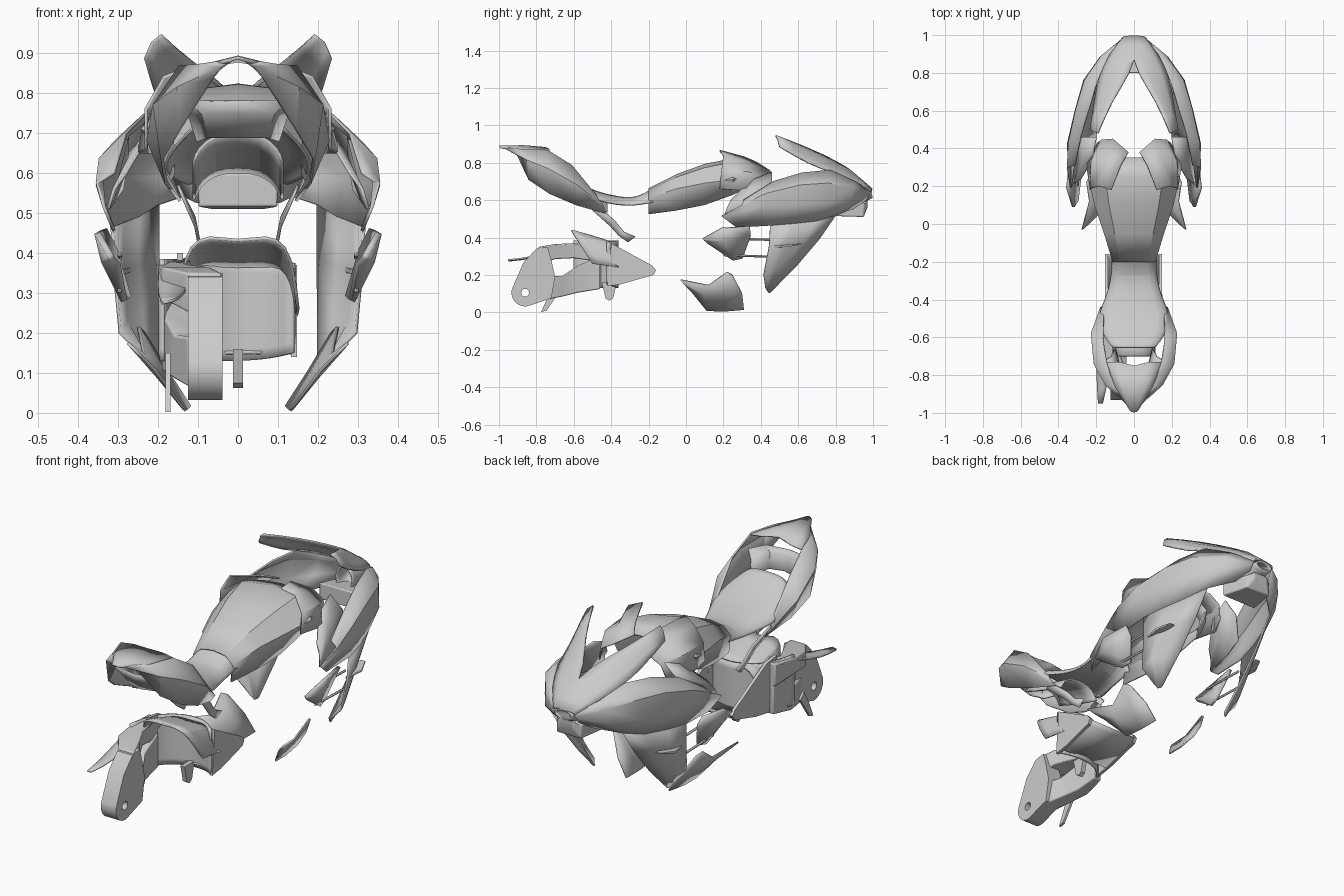
import bpy, bmesh
from math import radians, cos, sin, pi


def finish(ob, angle=32):
    bpy.ops.object.select_all(action='DESELECT')
    ob.select_set(True)
    bpy.context.view_layer.objects.active = ob
    bpy.ops.object.shade_smooth_by_angle(angle=radians(angle))


def add(name, bm):
    me = bpy.data.meshes.new(name)
    bm.to_mesh(me)
    bm.free()
    ob = bpy.data.objects.new(name, me)
    bpy.context.collection.objects.link(ob)
    return ob


def mirror(ob):
    m = ob.modifiers.new("mirror", 'MIRROR')
    m.use_clip = True
    m.merge_threshold = 0.002


def sheet(name, rows, mir=True, sub=0, th=0.008, crease=()):
    """Thin panel from a grid of points; creased rows stay sharp."""
    bm = bmesh.new()
    g = [[bm.verts.new(p) for p in r] for r in rows]
    for a, b in zip(g, g[1:]):
        for i in range(len(a) - 1):
            bm.faces.new((a[i], a[i + 1], b[i + 1], b[i]))
    lay = bm.edges.layers.float.new("crease_edge")
    for r in crease:
        for p, q in zip(g[r], g[r][1:]):
            bm.edges.get((p, q))[lay] = 1.0
    bmesh.ops.recalc_face_normals(bm, faces=bm.faces)
    ob = add(name, bm)
    if mir:
        mirror(ob)
    if sub:
        s = ob.modifiers.new("sub", 'SUBSURF')
        s.levels = s.render_levels = sub
        s.boundary_smooth = 'PRESERVE_CORNERS'
    s = ob.modifiers.new("thick", 'SOLIDIFY')
    s.thickness, s.offset = th, 0
    finish(ob)


def box_loft(name, secs, mir=False):
    """Beam along y; sections are (y, x0, x1, z0, z1)."""
    bm = bmesh.new()
    rings = [[bm.verts.new(p) for p in ((a, y, c), (b, y, c), (b, y, d), (a, y, d))]
             for y, a, b, c, d in secs]
    for r, s in zip(rings, rings[1:]):
        for i in range(4):
            bm.faces.new((r[i], r[(i + 1) % 4], s[(i + 1) % 4], s[i]))
    bm.faces.new(rings[0])
    bm.faces.new(rings[-1])
    bmesh.ops.recalc_face_normals(bm, faces=bm.faces)
    ob = add(name, bm)
    if mir:
        mirror(ob)
    b = ob.modifiers.new("bevel", 'BEVEL')
    b.width, b.segments = 0.006, 2
    finish(ob)


def plate(name, loops, x, half):
    """Flat plate in the y-z plane; extra loops become holes."""
    cu = bpy.data.curves.new(name, 'CURVE')
    cu.dimensions, cu.fill_mode, cu.extrude = '2D', 'BOTH', half
    for pts in loops:
        sp = cu.splines.new('POLY')
        sp.points.add(len(pts) - 1)
        for p, (y, z) in zip(sp.points, pts):
            p.co = (y, z, 0, 1)
        sp.use_cyclic_u = True
    tmp = bpy.data.objects.new(name + "_tmp", cu)
    bpy.context.collection.objects.link(tmp)
    bm = bmesh.new()
    bm.from_mesh(tmp.to_mesh())
    for v in bm.verts:
        y, z, d = v.co
        v.co = (x + d, y, z)
    bmesh.ops.remove_doubles(bm, verts=bm.verts, dist=1e-5)
    bpy.data.objects.remove(tmp)
    finish(add(name, bm))


def circle(y, z, r, n=20, a0=0.0, a1=2 * pi):
    return [(y + r * cos(a0 + (a1 - a0) * i / n), z + r * sin(a0 + (a1 - a0) * i / n)) for i in range(n)]


# nose cowl whose two arms rise into the horn tips
sheet("nose_cowl", [
    [(0, .997, .66), (0, .9, .745), (.01, .81, .805), (.12, .65, .88), (.19, .48, .945)],
    [(.05, .992, .655), (.075, .9, .735), (.11, .79, .79), (.165, .65, .85), (.215, .49, .925)],
    [(.06, .985, .645), (.13, .9, .70), (.19, .77, .755), (.205, .66, .79), (.232, .5, .885)]], sub=1, crease=(1,))
# upper side fairing
sheet("side_fairing", [
    [(.05, .985, .65), (.13, .9, .70), (.19, .77, .76), (.235, .62, .745), (.28, .47, .70), (.31, .31, .60)],
    [(.06, .98, .63), (.17, .89, .665), (.26, .76, .69), (.305, .61, .68), (.345, .43, .635), (.352, .30, .575)],
    [(.06, .96, .60), (.18, .88, .59), (.265, .76, .585), (.31, .6, .575), (.352, .42, .57), (.335, .19, .515)],
    [(.10, .89, .555), (.2, .80, .52), (.25, .70, .49), (.29, .57, .475), (.315, .45, .465), (.31, .27, .455)]])
# lower side fairing tapering to a point
sheet("lower_fairing", [
    [(.2, .80, .52), (.25, .70, .49), (.29, .57, .475), (.315, .45, .465)],
    [(.2, .71, .39), (.25, .62, .37), (.29, .53, .36), (.31, .445, .36)],
    [(.2, .59, .25), (.24, .52, .24), (.28, .47, .23), (.295, .415, .20)],
    [(.2, .455, .115), (.205, .45, .108), (.215, .44, .105), (.225, .425, .13)]])
# inner fairing panel
sheet("inner_fairing", [
    [(.2, .46, .75), (.22, .34, .70), (.28, .24, .6)],
    [(.27, .46, .69), (.27, .34, .64), (.31, .22, .56)],
    [(.29, .45, .56), (.31, .34, .53), (.325, .2, .51)]])
# fairing winglets, chin duct and nose intake
box_loft("side_winglet", [(.45, .295, .305, .345, .355), (.55, .27, .32, .35, .362), (.62, .26, .29, .365, .37)], True)
box_loft("chin_duct", [(.8, -.1, .1, .515, .6), (.95, -.07, .07, .51, .58), (.97, -.04, .04, .56, .6)])
sheet("nose_intake", [[(.05 * sin(a * pi / 4), y, z + h * cos(a * pi / 4)) for a in range(5)]
                      for y, z, h in ((.995, .635, .022), (.93, .625, .05), (.86, .62, .07))], sub=2)

# side pods with locating rods
sheet("side_pod", [
    [(.32, .09, .395), (.352, .19, .45), (.335, .34, .46)],
    [(.315, .10, .385), (.335, .2, .38), (.31, .345, .41)],
    [(.30, .12, .37), (.285, .25, .28), (.275, .30, .29)]], th=.016)
for n, z in (("upper", .39), ("lower", .30)):
    box_loft("pod_rod_" + n, [(.2, .29, .302, z, z + .012), (.45, .29, .302, z - .008, z + .004)], True)

# belly pan cheeks
sheet("belly_pan", [
    [(.275, -.03, .175), (.235, .12, .145), (.25, .22, .215), (.235, .25, .2)],
    [(.24, 0, .14), (.2, .1, .09), (.185, .21, .1), (.175, .30, .1)],
    [(.21, .03, .11), (.135, .11, .01), (.13, .2, .006), (.12, .31, .015)]])

# tank cover, faceted
sheet("tank_cover", [[(0, y, a), (b, y, c), (d, y, e), (f, y, g)] for y, a, b, c, d, e, f, g in (
    (-.2, .66, .07, .65, .11, .61, .1, .525),
    (-.05, .735, .1, .72, .155, .66, .14, .545),
    (.1, .79, .13, .77, .205, .69, .17, .575),
    (.25, .82, .15, .80, .24, .71, .19, .63),
    (.35, .79, .1, .78, .17, .73, .14, .68))])
# raised shrouds ahead of the tank
sheet("tank_shroud", [
    [(.03, .38, .80), (.07, .31, .83), (.12, .18, .865)],
    [(.11, .45, .755), (.15, .33, .80), (.185, .2, .84)],
    [(.17, .445, .72), (.225, .33, .75), (.23, .19, .76)],
    [(.19, .43, .65), (.25, .32, .65), (.23, .18, .66)]])

# seat
sheet("seat", [[(0, y, a), (b, y, a - .005), (b + .025, y, c)] for y, a, b, c in (
    (-.17, .665, .09, .59), (-.27, .605, .09, .57), (-.38, .62, .115, .575),
    (-.48, .645, .165, .60), (-.58, .69, .145, .655), (-.655, .74, .085, .715))], sub=2)

# tail: top cowl, side panels, lamp housing, undertray, struts
sheet("tail_top", [
    [(0, -.998, .888), (0, -.87, .89), (0, -.75, .88)],
    [(.012, -.995, .885), (.06, -.86, .875), (.08, -.73, .87)],
    [(.02, -.99, .88), (.10, -.86, .865), (.145, -.73, .86)]])
sheet("tail_side", [
    [(.015, -.985, .883), (.105, -.86, .87), (.145, -.74, .867), (.165, -.61, .785), (.16, -.46, .6)],
    [(.04, -.95, .865), (.15, -.85, .815), (.21, -.74, .77), (.225, -.58, .68), (.175, -.44, .57)],
    [(.06, -.9, .84), (.145, -.84, .71), (.19, -.73, .635), (.18, -.59, .575), (.145, -.43, .53)]])
sheet("tail_lamp_housing", [
    [(0, -.84, .78), (.12, -.82, .78), (.15, -.72, .79)],
    [(0, -.83, .75), (.09, -.81, .75), (.12, -.7, .74)],
    [(0, -.79, .69), (.07, -.77, .69), (.1, -.66, .68)]])
sheet("undertray", [[(0, y, z + .04), (.06, y, z + .035), (.1, y, z), (.11, y, z - .03)]
                    for y, z in ((-.70, .66), (-.55, .60), (-.42, .565))], sub=1)
sheet("tail_strut", [
    [(.15, -.47, .57), (.11, -.38, .49), (.098, -.33, .43), (.095, -.27, .405)],
    [(.14, -.5, .545), (.105, -.41, .465), (.095, -.36, .41), (.09, -.31, .375)]])

# single-sided swingarm: drilled hub end and two branches
hub = circle(-.86, .105, .073, 14, pi * .9, pi * 1.6)
plate("swingarm_hub", [hub + [(-.72, .075), (-.7, .19), (-.72, .28), (-.74, .35), (-.80, .34), (-.87, .265)],
                       circle(-.86, .105, .021)], -.082, .043)
box_loft("swingarm_upper", [(-.79, -.125, -.04, .25, .35), (-.7, -.19, -.07, .285, .365),
                            (-.6, -.2, -.12, .29, .37), (-.46, -.185, -.14, .27, .385)])
box_loft("swingarm_lower", [(-.76, -.125, -.04, .065, .19), (-.66, -.16, -.08, .085, .195),
                            (-.58, -.19, -.12, .105, .25), (-.46, -.175, -.13, .125, .3)])
# fork plates reaching forward to the pivot, and the underside between them
pivot = [(-.3, .315), (-.18, .25), (-.16, .225), (-.175, .2), (-.35, .15)]
plate("fork_plate_left", [[(-.52, .4), (-.44, .39)] + pivot + [(-.53, .12)]], -.145, .008)
plate("fork_plate_right", [[(-.4, .37)] + pivot + [(-.42, .14)]], .14, .008)
sheet("fork_underside", [[(-.14, y, z), (.14, y, z)] for y, z in ((-.38, .15), (-.18, .205), (-.165, .225))], mir=False)
# curved wall wrapping the wheel
sheet("swingarm_wall", [[(-.19, -.6, z), (-.16, -.45, z), (-.06, -.37, z), (.06, -.36, z), (.14, -.42, z + d)]
                        for z, d in ((.13, .02), (.25, 0), (.385, -.01))], mir=False, sub=2, th=.012)
# hugger crown with side drop, and hanging tab
sheet("hugger", [
    [(0, -.59, .425), (.075, -.62, .445), (.12, -.6, .42), (.14, -.56, .35), (.15, -.5, .26)],
    [(0, -.5, .405), (.07, -.51, .415), (.115, -.5, .40), (.14, -.47, .34), (.148, -.42, .25)],
    [(0, -.38, .365), (.06, -.38, .37), (.11, -.37, .36), (.135, -.37, .31), (.145, -.36, .24)]], sub=1)
plate("lower_tab", [[(-.45, .16), (-.37, .16), (-.39, .075), (-.41, .062), (-.43, .075)]], 0, .012)
# chain guard and lower chain fin
sheet("chain_guard", [
    [(-.19, -.95, .275), (-.2, -.8, .29), (-.2, -.65, .345), (-.19, -.5, .375)],
    [(-.165, -.95, .28), (-.13, -.8, .295), (-.12, -.65, .355), (-.12, -.5, .385)]], mir=False, sub=1)
plate("chain_fin", [[(-.775, .002), (-.745, .01), (-.67, .12), (-.7, .15), (-.735, .09)]], -.175, .006)
